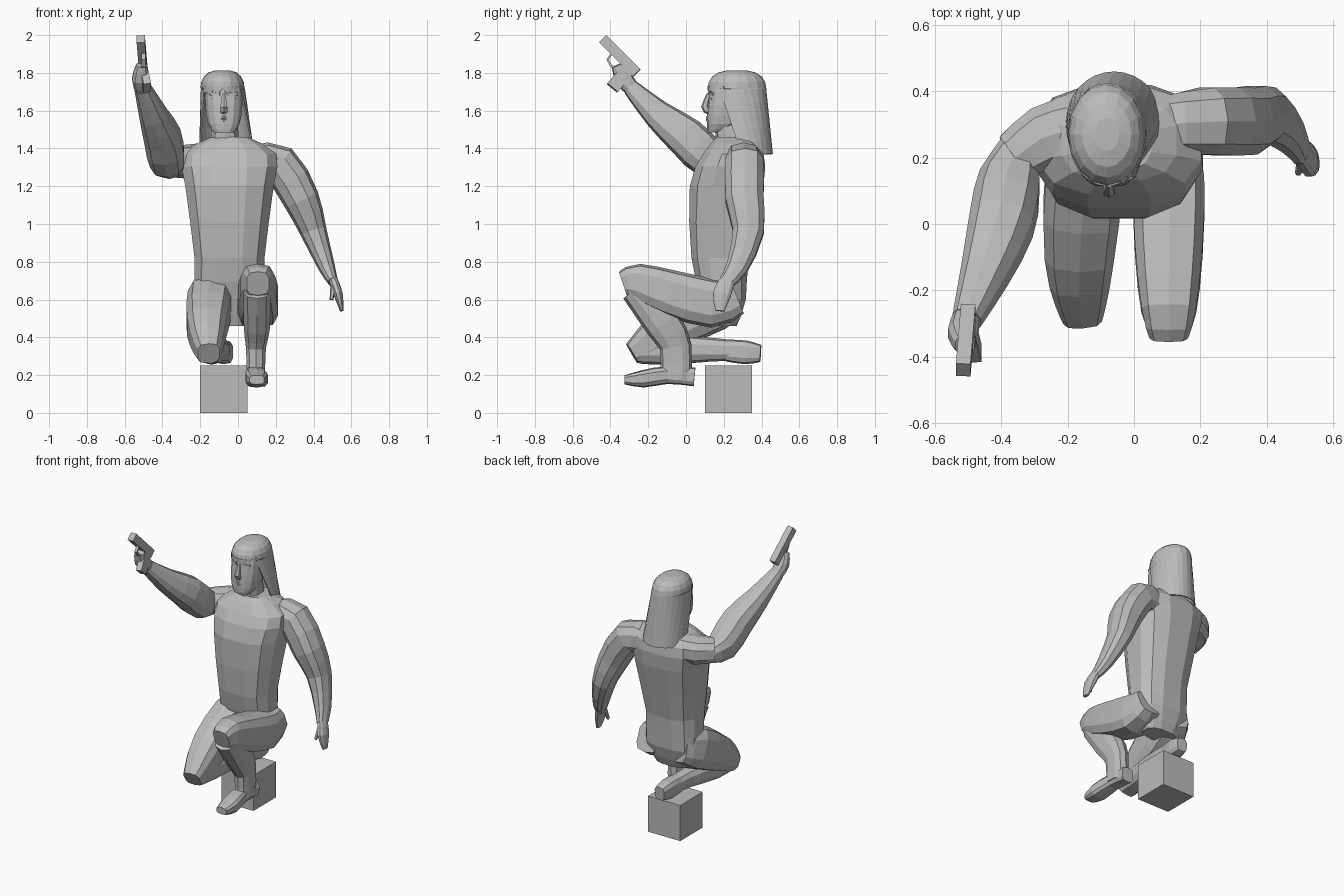
import bpy
import bmesh
import math
from mathutils import Matrix, Vector

cube = bpy.data.objects.get("Cube")
if cube:
    bpy.data.objects.remove(cube, do_unlink=True)

shade = (.5, .5, .5, 1)
grey = bpy.data.materials.new("plain_grey")
grey.use_nodes = True
grey.diffuse_color = shade
grey.node_tree.nodes["Principled BSDF"].inputs["Base Color"].default_value = shade

ACROSS = Vector((1, 0, 0))
DEPTH = Vector((0, 1, 0))


def finish(name, bm):
    """Turn a bmesh into a flat-shaded grey object."""
    bmesh.ops.recalc_face_normals(bm, faces=bm.faces)
    mesh = bpy.data.meshes.new(name)
    bm.to_mesh(mesh)
    bm.free()
    mesh.materials.append(grey)
    part = bpy.data.objects.new(name, mesh)
    bpy.context.collection.objects.link(part)
    return part


def thicken(part):
    part.modifiers.new("thickness", "SOLIDIFY").thickness = .008


def outline(sides, box):
    """Unit rounded outline; a smaller box value gives squarer corners."""
    points = []
    for i in range(sides):
        turn = math.tau * (i + .5) / sides
        c, s = math.cos(turn), math.sin(turn)
        points.append((math.copysign(abs(c) ** box, c), math.copysign(abs(s) ** box, s)))
    return points


def refine(rows, steps):
    """Add in-between rows along a smooth curve through the given rows."""
    rows = [Vector(row) for row in rows]
    result = []
    for i, (start, end) in enumerate(zip(rows, rows[1:])):
        leave = (end - rows[max(i - 1, 0)]) / 2
        arrive = (rows[min(i + 2, len(rows) - 1)] - start) / 2
        for k in range(steps):
            t = k / steps
            ease = t * t * (3 - 2 * t)
            result.append(start.lerp(end, ease) + leave * t * (1 - t) ** 2
                          - arrive * t * t * (1 - t))
    return result + [rows[-1]]


def skin(name, rings):
    """Join successive rings of points and cap both ends."""
    bm = bmesh.new()
    loops = [[bm.verts.new(point) for point in ring] for ring in rings]
    for low, high in zip(loops, loops[1:]):
        for i in range(len(low)):
            bm.faces.new((low[i - 1], low[i], high[i], high[i - 1]))
    bm.faces.new(loops[0])
    bm.faces.new(loops[-1])
    return finish(name, bm)


def stack(name, x, rows, sides=12):
    """Horizontal rings from rows of height, centre y, half width, half depth."""
    shape = outline(sides, .75)
    skin(name, [[(x + a * c, y + b * s, z) for c, s in shape]
                for z, y, a, b in refine(rows, 2)])


def limb(name, rows, side=ACROSS, flat=(1, 1), sides=10, box=.8, steps=2):
    """Tube through rows of x, y, z, half size; flat is the cross ratio at each end."""
    rows = refine(rows, steps)
    last = len(rows) - 1
    centres = [row.xyz for row in rows]
    shape = outline(sides, box)
    rings = []
    for i, row in enumerate(rows):
        along = (centres[min(i + 1, last)] - centres[max(i - 1, 0)]).normalized()
        u = (side - along * side.dot(along)).normalized() * row.w
        v = along.cross(u) * (flat[0] + (flat[1] - flat[0]) * i / last)
        rings.append([centres[i] + u * c + v * s for c, s in shape])
    skin(name, rings)


def bar(name, rows, flat):
    """Square-edged straight bar."""
    limb(name, rows, flat=(flat, flat), sides=4, box=0, steps=1)


# Support block under the rear foot
bm = bmesh.new()
bmesh.ops.create_cube(bm, size=.25, matrix=Matrix.Translation((-.075, .225, .125)))
finish("support_block", bm)

# Trunk and neck
stack("torso", -.045, [(.46, .2, .12, .07), (.6, .2, .19, .12), (.82, .18, .19, .155),
                       (1.2, .215, .24, .2), (1.37, .25, .255, .165), (1.46, .25, .1, .09)])
stack("neck", -.07, [(1.4, .25, .08, .09), (1.56, .23, .07, .08)], 10)

# Head and facial features
face_x = -.075
stack("head", face_x, [(1.485, .165, .055, .05), (1.53, .2, .085, .09), (1.63, .23, .1, .115),
                       (1.75, .255, .095, .12), (1.79, .265, .06, .08)], 14)
limb("nose", [(face_x, .12, 1.69, .01), (face_x, .1, 1.62, .02), (face_x, .12, 1.6, .02)], sides=6)
for name, z in (("upper_lip", 1.565), ("lower_lip", 1.55)):
    limb(name, [(face_x - .04, .13, z, .004), (face_x, .113, z, .008),
                (face_x + .04, .13, z, .004)], DEPTH, sides=6)
for name, side in (("left", 1), ("right", -1)):
    limb(name + "_brow", [(face_x + side * .02, .127, 1.69, .01),
                          (face_x + side * .07, .145, 1.69, .01)], DEPTH, sides=6)
    limb(name + "_eye", [(face_x + side * .025, .128, 1.66, .005),
                         (face_x + side * .065, .14, 1.66, .005)], DEPTH, sides=6)


# Long hair: a domed cap, then a curtain that opens around the face
def hair_row(x, z, y, width, depth, gap, steps=16):
    row = []
    for i in range(steps + 1):
        turn = gap + (math.tau - 2 * gap) * i / steps
        row.append(bm.verts.new((x + width * math.sin(turn), y - depth * math.cos(turn), z)))
    return row


bm = bmesh.new()
rows = []
for k in range(5):
    rise = math.radians(80 - 20 * k)
    spread = math.cos(rise) ** .65
    rows.append(hair_row(-.082, 1.72 + .095 * math.sin(rise), .27,
                         .117 * spread, .155 * spread, 0))
for k in range(6):
    f = k / 5
    rows.append(hair_row(-.08 + .02 * f, 1.715 - .345 * f, .27 + .035 * f,
                         .117 + .03 * f, .155, .95 + .55 * f))
bm.faces.new(rows[0][:-1])
for high, low in zip(rows, rows[1:]):
    for i in range(len(high) - 1):
        bm.faces.new((high[i], high[i + 1], low[i + 1], low[i]))
bmesh.ops.remove_doubles(bm, verts=bm.verts, dist=.0005)
thicken(finish("long_hair", bm))

# Jagged fringe across the forehead
bm = bmesh.new()
previous = None
for i in range(-5, 6):
    turn = i * .22
    x, y = -.082 + .117 * math.sin(turn), .27 - .156 * math.cos(turn)
    drop = .015 + .02 * (i % 2) + .004 * abs(i)
    pair = [bm.verts.new((x, y, 1.73)), bm.verts.new((x, y, 1.73 - drop))]
    if previous:
        bm.faces.new((previous[0], pair[0], pair[1], previous[1]))
    previous = pair
thicken(finish("fringe", bm))

# Lowered left arm
limb("left_arm", [(.1, .3, 1.32, .09), (.22, .31, 1.315, .105), (.335, .31, 1.13, .105),
                  (.4, .33, .96, .085), (.47, .27, .77, .06), (.505, .21, .69, .04)],
     DEPTH, (1.1, .65))
limb("left_hand", [(.505, .22, .7, .04), (.53, .19, .63, .05), (.55, .18, .54, .025)],
     DEPTH, (.6, .4))
limb("left_thumb", [(.505, .18, .67, .016), (.495, .155, .6, .01)], DEPTH, sides=6)

# Raised right arm
limb("right_shoulder", [(-.18, .28, 1.34, .11), (-.27, .26, 1.33, .1), (-.36, .2, 1.33, .08)],
     DEPTH, (.8, 1))
limb("right_arm", [(-.35, .25, 1.31, .05), (-.375, .13, 1.34, .095), (-.4, 0, 1.46, .1),
                   (-.45, -.15, 1.58, .075), (-.505, -.29, 1.72, .045)], flat=(1.15, 1))
limb("right_hand", [(-.505, -.28, 1.71, .04), (-.515, -.33, 1.77, .047), (-.51, -.365, 1.84, .03)])

# Pistol
bar("pistol_slide", [(-.515, -.44, 1.98, .022), (-.5, -.26, 1.8, .022)], 1.2)
bar("pistol_grip", [(-.5, -.31, 1.815, .02), (-.48, -.39, 1.72, .02)], 1.8)
bar("trigger_guard", [(-.5, -.395, 1.9, .01), (-.5, -.415, 1.87, .01),
                      (-.5, -.395, 1.835, .01), (-.5, -.35, 1.825, .01)], .6)

# Left leg: knee raised, foot forward
limb("left_thigh", [(.105, .27, .615, .08), (.105, .14, .58, .11), (.105, -.08, .635, .105),
                    (.105, -.26, .695, .085), (.105, -.335, .685, .06)], flat=(1.2, 1.1), box=.6)
limb("left_shin", [(.1, -.26, .66, .075), (.1, -.12, .47, .072), (.095, -.055, .35, .055),
                   (.095, -.055, .18, .05)], flat=(1.2, 1.7))
limb("left_boot", [(.09, .045, .19, .045), (.09, -.1, .2, .05), (.1, -.23, .18, .06),
                   (.1, -.325, .175, .04)], flat=(1.1, .6), box=.6)

# Right leg: knee dropped, shin folded back over the block
limb("right_thigh", [(-.13, .27, .615, .08), (-.15, .15, .58, .12), (-.165, -.08, .455, .108),
                     (-.16, -.22, .355, .08), (-.155, -.285, .315, .06)], flat=(1.3, 1), box=.65)
limb("right_shin", [(-.15, -.25, .33, .06), (-.14, -.1, .335, .07), (-.1, .13, .335, .055),
                    (-.085, .26, .33, .047)], flat=(1.15, 1.15))
limb("right_boot", [(-.09, .22, .33, .045), (-.075, .32, .32, .05), (-.07, .395, .315, .038)],
     flat=(1.3, 1.2), box=.6)
